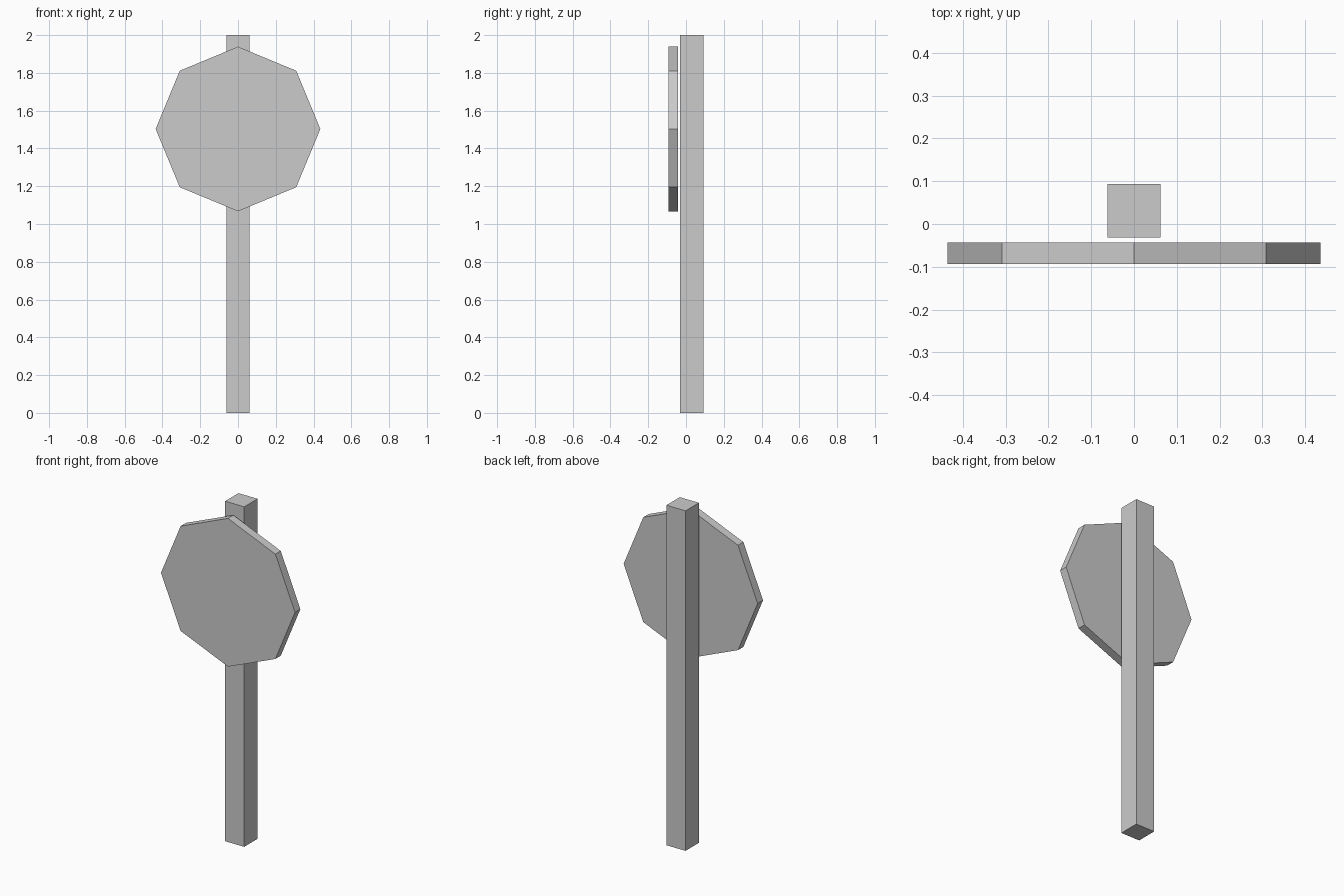
import bpy
import math

if "Cube" in bpy.data.objects:
    bpy.data.objects.remove(bpy.data.objects["Cube"])

# Square post, standing just behind the sign
POST = 0.124
bpy.ops.mesh.primitive_cube_add(size=1, location=(0, 0.031, 1.0))
post = bpy.context.object
post.name = "post"
post.scale = (POST, POST, 2.0)

# Octagonal sign plate with a corner pointing up
bpy.ops.mesh.primitive_cylinder_add(vertices=8, radius=0.436, depth=0.05,
                                    location=(0, -0.068, 1.503),
                                    rotation=(math.pi / 2, 0, 0))
plate = bpy.context.object
plate.name = "sign_plate"

# Bake the transforms
for part in (post, plate):
    part.select_set(True)
bpy.ops.object.transform_apply(location=False, rotation=True, scale=True)
